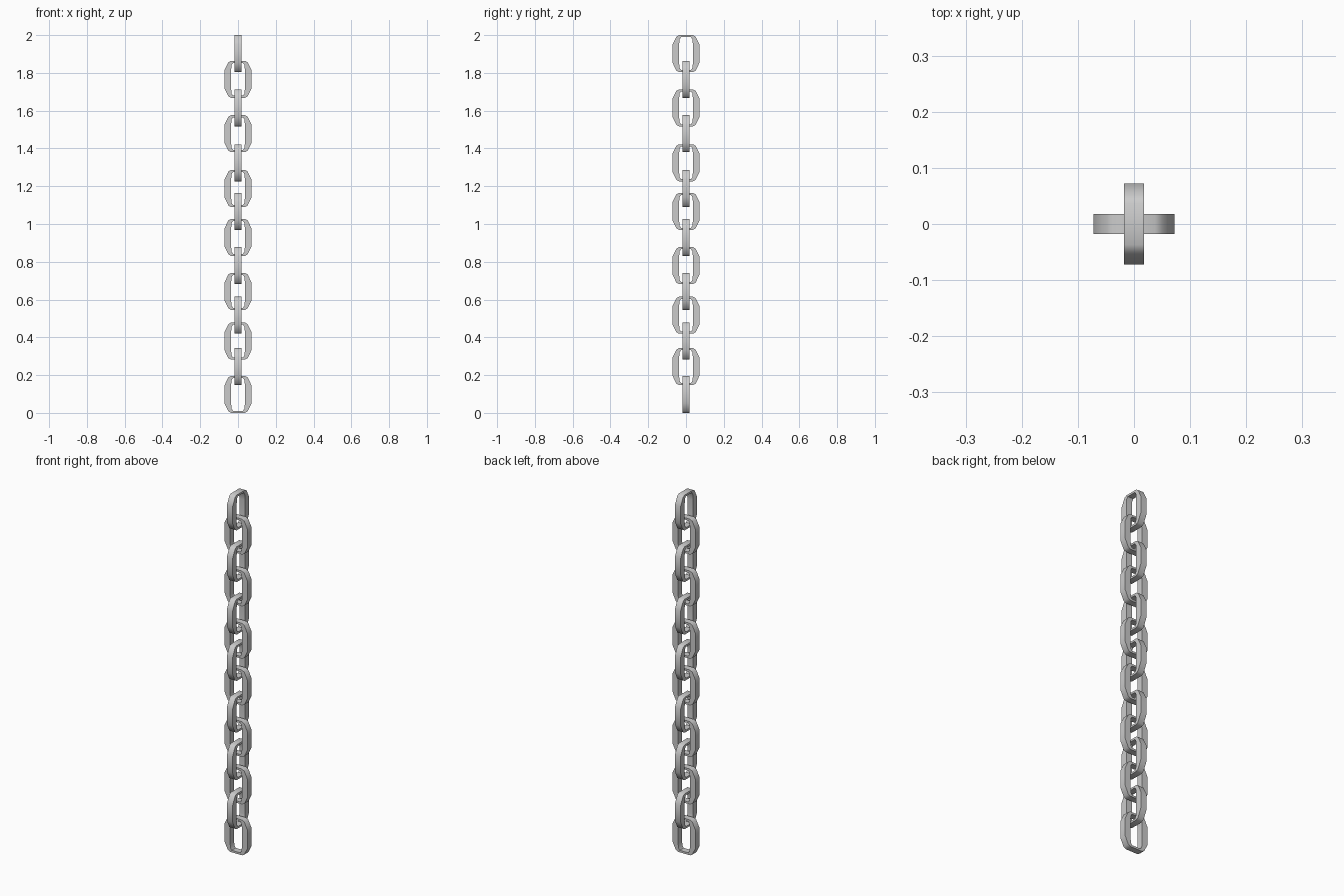
import bpy
import bmesh
from math import pi

if "Cube" in bpy.data.objects:
    bpy.data.objects.remove(bpy.data.objects["Cube"])

HALF_DEPTH = 0.0175

# One quarter of the link outline: (outer point, inner point), from end to side
QUARTER = [
    ((0.037, 0.098), (0.026, 0.087)),
    ((0.051, 0.090), (0.034, 0.076)),
    ((0.072, 0.047), (0.037, 0.042)),
]


def link_ring():
    """Mirror the quarter into a full closed loop of outer/inner pairs."""
    def flip(pair, sx, sz):
        return [(x * sx, z * sz) for x, z in pair]
    ring = [flip(p, 1, 1) for p in QUARTER]
    ring += [flip(p, 1, -1) for p in reversed(QUARTER)]
    ring += [flip(p, -1, -1) for p in QUARTER]
    ring += [flip(p, -1, 1) for p in reversed(QUARTER)]
    return ring


def make_link_mesh():
    bm = bmesh.new()
    loops = []
    for outer, inner in link_ring():
        loops.append([bm.verts.new((p[0], y, p[1])) for p, y in (
            (outer, -HALF_DEPTH), (outer, HALF_DEPTH),
            (inner, HALF_DEPTH), (inner, -HALF_DEPTH))])
    for i, a in enumerate(loops):
        b = loops[(i + 1) % len(loops)]
        for j in range(4):
            k = (j + 1) % 4
            bm.faces.new((a[j], a[k], b[k], b[j]))
    bmesh.ops.recalc_face_normals(bm, faces=bm.faces)
    mesh = bpy.data.meshes.new("chain_link")
    bm.to_mesh(mesh)
    bm.free()
    return mesh


# Link centre heights, bottom to top; links alternate by a quarter turn
heights = [0.098, 0.245, 0.380, 0.517, 0.643, 0.780, 0.929,
           1.067, 1.188, 1.324, 1.478, 1.615, 1.766, 1.902]
link_mesh = make_link_mesh()
for i, z in enumerate(heights):
    link = bpy.data.objects.new(f"chain_link_{i + 1}", link_mesh)
    bpy.context.collection.objects.link(link)
    link.location = (0, 0, z)
    link.rotation_euler = (0, 0, pi / 2 * (i % 2))

# Smooth the rounded rim, keep the square edges crisp
bpy.context.view_layer.objects.active = link
link.select_set(True)
bpy.ops.object.shade_smooth_by_angle(angle=pi / 4)
